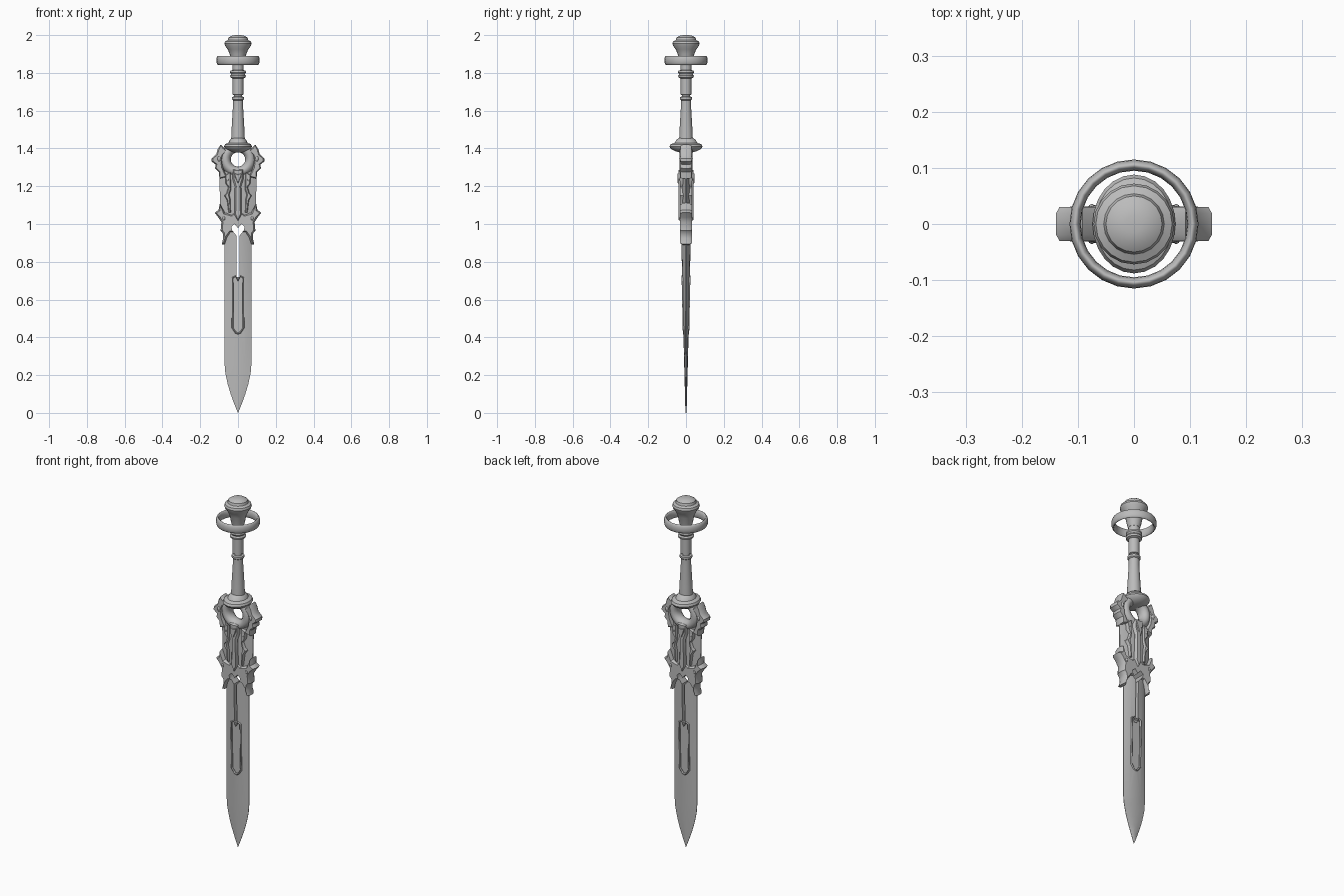
import bpy, bmesh, math

if "Cube" in bpy.data.objects:
    bpy.data.objects.remove(bpy.data.objects["Cube"])

steel = bpy.data.materials.new("grey steel")
steel.diffuse_color = (0.5, 0.5, 0.5, 1)
steel.use_nodes = True
steel.node_tree.nodes["Principled BSDF"].inputs["Base Color"].default_value = steel.diffuse_color


def finish(ob, angle=35):
    """Give an object its colour and smooth shading with sharp edges kept."""
    ob.data.materials.clear()
    ob.data.materials.append(steel)
    bpy.ops.object.select_all(action='DESELECT')
    ob.select_set(True)
    bpy.context.view_layer.objects.active = ob
    bpy.ops.object.shade_smooth_by_angle(angle=math.radians(angle))
    return ob


def to_object(name, bm):
    bmesh.ops.recalc_face_normals(bm, faces=bm.faces)
    me = bpy.data.meshes.new(name)
    bm.to_mesh(me)
    bm.free()
    ob = bpy.data.objects.new(name, me)
    bpy.context.collection.objects.link(ob)
    return ob


def loft(name, loops):
    """Skin a stack of equal-length closed loops and cap the ends."""
    bm = bmesh.new()
    rows = [[bm.verts.new(p) for p in loop] for loop in loops]
    n = len(rows[0])
    for a, b in zip(rows, rows[1:]):
        for i in range(n):
            bm.faces.new((a[i], a[(i + 1) % n], b[(i + 1) % n], b[i]))
    bm.faces.new(rows[0])
    bm.faces.new(rows[-1])
    return to_object(name, bm)


def lathe(name, profile, sides=24, sx=1):
    ring = [2 * math.pi * i / sides for i in range(sides)]
    return finish(loft(name, [[(r * sx * math.cos(a), r * math.sin(a), z) for a in ring]
                              for r, z in profile]))


def prism(name, pts, y0, y1):
    return loft(name, [[(x, y, z) for x, z in pts] for y in (y0, y1)])


def plate(name, pts, edge, thick, inset):
    """Outline in x and z, with a raised middle on both faces."""
    ob = prism(name, pts, -edge, edge)
    bm = bmesh.new()
    bm.from_mesh(ob.data)
    caps = [f for f in bm.faces if abs(f.normal.y) > 0.9]
    bmesh.ops.inset_individual(bm, faces=caps, thickness=inset)
    for f in caps:
        for v in f.verts:
            v.co.y = math.copysign(thick, v.co.y)
    bm.to_mesh(ob.data)
    bm.free()
    return finish(ob)


def both(half):
    """Mirror a half outline that runs from the centre line round to it."""
    return half + [(-x, z) for x, z in reversed(half) if x > 0]


def cut(ob, cutter):
    mod = ob.modifiers.new("cut", 'BOOLEAN')
    mod.operation = 'DIFFERENCE'
    mod.solver = 'EXACT'
    mod.object = cutter
    bpy.context.view_layer.update()
    dg = bpy.context.evaluated_depsgraph_get()
    me = bpy.data.meshes.new_from_object(ob.evaluated_get(dg))
    ob.modifiers.clear()
    ob.data = me


def ring(name, major, minor, z, scale, rot=(0, 0, 0), segs=32):
    bpy.ops.mesh.primitive_torus_add(major_radius=major, minor_radius=minor, major_segments=segs,
                                     minor_segments=12, location=(0, 0, z), rotation=rot)
    ob = bpy.context.object
    ob.name = name
    ob.scale = scale
    return finish(ob, 60)


def thickness(z):
    return min(0.003 + 0.026 * z, 0.027)


# Blade: tapered lens section from the tip to the eye ring
section = [(-1, 0.12), (-0.55, 0.75), (0, 1), (0.55, 0.75), (1, 0.12)]
widths = [(0, 0.001), (0.05, 0.021), (0.1, 0.039), (0.15, 0.054), (0.21, 0.067), (0.26, 0.071),
          (0.6, 0.071), (0.94, 0.071), (1.03, 0.085), (1.1, 0.095), (1.28, 0.099)]
loops = []
for z, w in widths:
    t = thickness(z)
    loops.append([(u * w, -k * t, z) for u, k in section] +
                 [(u * w, k * t, z) for u, k in reversed(section)])
blade = loft("blade", loops)

# Heart opening with its long slot, cut right through
slot = prism("slot_cutter", both([(0, 0.978), (0.018, 1.0), (0.036, 0.985), (0.03, 0.965),
                                  (0.008, 0.938), (0.008, 0.72), (0, 0.72)]), -0.2, 0.2)
cut(blade, slot)

# Sunken channel on each face of the lower blade
channel = both([(0, 0.42), (0.012, 0.425), (0.029, 0.45), (0.029, 0.715), (0.012, 0.725), (0, 0.70)])
for s in (-1, 1):
    c = prism("channel_cutter", channel, s * 0.007, s * 0.2)
    cut(blade, c)
    bpy.data.objects.remove(c)
finish(blade)

# Raised rim round each channel
for s, side in ((-1, "front"), (1, "back")):
    cu = bpy.data.curves.new("channel_rim_" + side, 'CURVE')
    cu.dimensions = '3D'
    cu.bevel_depth = 0.005
    cu.bevel_resolution = 1
    sp = cu.splines.new('POLY')
    sp.points.add(len(channel) - 1)
    sp.use_cyclic_u = True
    for p, (x, z) in zip(sp.points, channel):
        p.co = (x, s * thickness(z) * 0.85, z, 1)
    tmp = bpy.data.objects.new("rim", cu)
    bpy.context.collection.objects.link(tmp)
    bpy.context.view_layer.update()
    me = bpy.data.meshes.new_from_object(tmp.evaluated_get(bpy.context.evaluated_depsgraph_get()))
    bpy.data.objects.remove(tmp)
    ob = bpy.data.objects.new("channel_rim_" + side, me)
    bpy.context.collection.objects.link(ob)
    finish(ob, 60)

# Spiked collar round the heart opening
collar = plate("spiked_collar", both([(0, 0.955), (0.04, 0.955), (0.058, 0.93), (0.072, 0.89),
                                      (0.086, 0.893), (0.078, 0.925), (0.08, 0.95), (0.092, 0.965),
                                      (0.088, 1.01), (0.104, 1.035), (0.123, 1.06), (0.103, 1.075),
                                      (0.096, 1.11), (0.07, 1.06), (0.035, 1.05), (0, 1.08)]),
               0.017, 0.031, 0.009)
cut(collar, slot)
finish(collar)
bpy.data.objects.remove(slot)

# Central spine running from the eye ring to the collar
plate("spine", both([(0, 1.015), (0.02, 1.05), (0.017, 1.20), (0.028, 1.235), (0.028, 1.29), (0, 1.29)]),
      0.03, 0.04, 0.008)
plate("spine_gem", both([(0, 1.215), (0.014, 1.245), (0.02, 1.27), (0, 1.262)]), 0.04, 0.045, 0.003)

# Eye ring under the grip
ring("eye_ring", 0.066, 0.028, 1.342, (1, 1, 1.25), (math.pi / 2, 0, 0))

# Horned shoulders, scrolls and lobes on both sides
horn = [(0.055, 1.385), (0.075, 1.405), (0.092, 1.42), (0.108, 1.395), (0.115, 1.37), (0.139, 1.348),
        (0.139, 1.33), (0.118, 1.315), (0.122, 1.295), (0.102, 1.275), (0.098, 1.24), (0.06, 1.25),
        (0.08, 1.30), (0.085, 1.34), (0.078, 1.365)]
scroll = [(0.04, 1.275), (0.068, 1.26), (0.066, 1.215), (0.052, 1.195), (0.06, 1.165), (0.072, 1.15),
          (0.058, 1.125), (0.05, 1.06), (0.038, 1.06), (0.04, 1.13), (0.046, 1.155), (0.036, 1.185),
          (0.038, 1.225)]
for s, side in ((-1, "left"), (1, "right")):
    plate("horned_shoulder_" + side, [(s * x, z) for x, z in horn], 0.019, 0.03, 0.007)
    plate("scroll_" + side, [(s * x, z) for x, z in scroll], 0.024, 0.033, 0.005)
    for i, (x, z, r) in enumerate(((0.055, 1.235, 0.016), (0.1, 1.345, 0.02), (0.075, 1.03, 0.017))):
        bpy.ops.mesh.primitive_uv_sphere_add(segments=16, ring_count=10, radius=r, location=(s * x, 0, z))
        lobe = bpy.context.object
        lobe.name = f"lobe_{side}_{i + 1}"
        lobe.scale = (0.8, 0.036 / r, 1.3)
        finish(lobe, 60)

# Flared guard, slightly narrower across the blade
lathe("guard", [(0.03, 1.378), (0.055, 1.385), (0.08, 1.398), (0.088, 1.41), (0.082, 1.422),
                (0.06, 1.43), (0.05, 1.447), (0.037, 1.455)], 24, 0.84)

# Grip with its collars
lathe("grip", [(0.036, 1.45), (0.034, 1.5), (0.027, 1.62), (0.027, 1.655), (0.033, 1.66),
               (0.033, 1.672), (0.022, 1.675), (0.022, 1.682), (0.028, 1.685), (0.028, 1.77),
               (0.04, 1.775), (0.042, 1.785), (0.036, 1.793), (0.042, 1.802), (0.04, 1.812),
               (0.029, 1.815), (0.029, 1.85)], 20)

# Pommel and the loose ring round it
lathe("pommel", [(0.03, 1.84), (0.036, 1.86), (0.044, 1.9), (0.055, 1.925), (0.068, 1.943),
                 (0.072, 1.955), (0.068, 1.967), (0.054, 1.974), (0.05, 1.987), (0.036, 1.996),
                 (0.015, 2.0)], 20)
ring("pommel_ring", 0.105, 0.01, 1.866, (1, 1, 2.4), segs=24)
